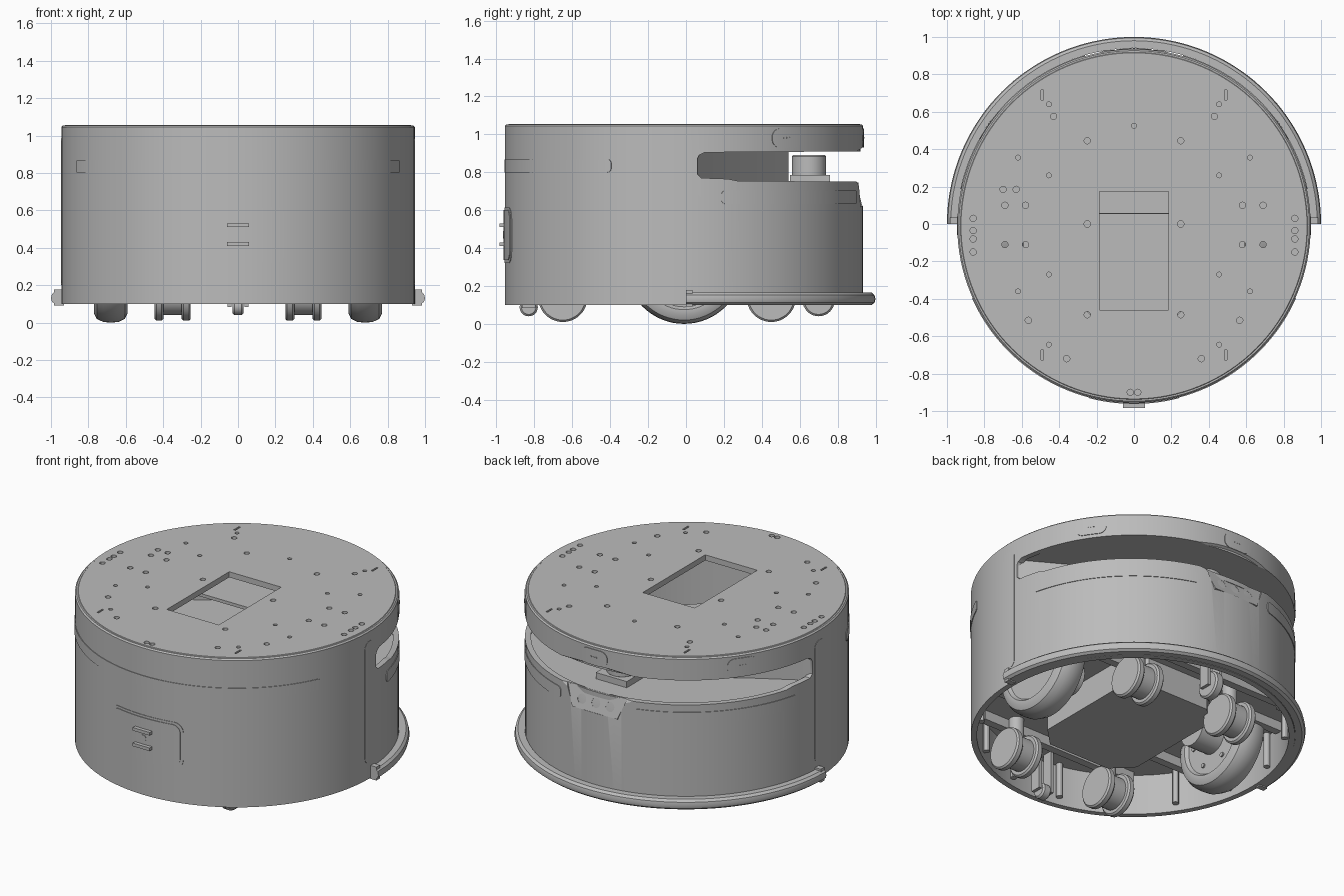
import bpy, bmesh
from math import radians, sin, cos, pi, tau, sqrt
from mathutils import Matrix, Vector

if "Cube" in bpy.data.objects:
    bpy.data.objects.remove(bpy.data.objects["Cube"])

CY = -0.01      # y of the body axis
R = 0.945       # shell radius

grey = bpy.data.materials.new("plain_grey")
grey.use_nodes = True
colour = (0.5, 0.5, 0.5, 1)
grey.diffuse_color = colour
grey.node_tree.nodes["Principled BSDF"].inputs["Base Color"].default_value = colour


def finish(name, bm, matrix=None):
    """Turn a bmesh into a smooth-by-angle object."""
    bmesh.ops.remove_doubles(bm, verts=bm.verts, dist=1e-5)
    bmesh.ops.recalc_face_normals(bm, faces=bm.faces)
    if matrix:
        bm.transform(matrix)
    me = bpy.data.meshes.new(name)
    bm.to_mesh(me)
    bm.free()
    me.materials.append(grey)
    ob = bpy.data.objects.new(name, me)
    bpy.context.collection.objects.link(ob)
    smooth(ob)
    return ob


def smooth(ob):
    ob.data.shade_smooth()
    ob.data.set_sharp_from_angle(angle=radians(30))


def revolve(name, profile, loc=(0, CY, 0), axis="Z", sweep=tau, steps=96):
    """Spin a closed (radius, height) profile; axis X lays it on its side."""
    bm = bmesh.new()
    vs = [bm.verts.new((r, 0, z)) for r, z in profile]
    es = [bm.edges.new((vs[i - 1], vs[i])) for i in range(len(vs))]
    caps = [] if sweep == tau else [bm.faces.new(vs)]
    bmesh.ops.spin(bm, geom=vs + es + caps, axis=(0, 0, 1), angle=sweep, steps=steps,
                   use_merge=sweep == tau)
    m = Matrix.Translation(loc)
    if axis == "X":
        m = m @ Matrix.Rotation(pi / 2, 4, "Y")
    return finish(name, bm, m)


def disc(name, r, z0, z1, loc=(0, CY, 0), axis="Z", steps=32, edge=0.0):
    return revolve(name, [(0, z0), (r - edge, z0), (r, z0 + edge), (r, z1 - edge),
                          (r - edge, z1), (0, z1)], loc, axis, steps=steps)


def prism(name, points, lo, hi, axis="Z", matrix=None):
    """Extrude a flat outline along an axis."""
    place = {"X": lambda p, d: (d, p[0], p[1]), "Y": lambda p, d: (p[0], d, p[1]),
             "Z": lambda p, d: (p[0], p[1], d)}[axis]
    bm = bmesh.new()
    f = bm.faces.new([bm.verts.new(place(p, lo)) for p in points])
    ext = bmesh.ops.extrude_face_region(bm, geom=[f])["geom"]
    move = Vector(place((0, 0), hi - lo))
    bmesh.ops.translate(bm, vec=move, verts=[v for v in ext if isinstance(v, bmesh.types.BMVert)])
    return finish(name, bm, matrix)


def box(name, x0, x1, y0, y1, z0, z1):
    return prism(name, [(x0, y0), (x1, y0), (x1, y1), (x0, y1)], z0, z1)


def panel(name, mid, half, z0, z1, corner, lift=0.004):
    """Rounded plate bent around the shell; mid and half are degrees."""
    mid, half = radians(mid), radians(half)
    length, n = half * R, 8
    ends = [length - corner + corner * sin(i / n * pi / 2) for i in range(n + 1)]
    flat = [(length - corner) * i / 24 for i in range(-23, 24)]
    bm, cols = bmesh.new(), []
    for s in [-e for e in reversed(ends)] + flat + ends:
        d = max(0, abs(s) - length + corner)
        cut = corner - sqrt(max(0, corner * corner - d * d))
        a = mid + s / R
        cols.append([[bm.verts.new((r * cos(a), r * sin(a) + CY, z))
                      for z in (z0 + cut, z1 - cut)] for r in (R - 0.004, R + lift)])
    for (i0, o0), (i1, o1) in zip(cols, cols[1:]):
        for quad in ((o0[0], o1[0], o1[1], o0[1]), (o0[1], o1[1], i1[1], i0[1]),
                     (o0[0], i0[0], i1[0], o1[0])):
            bm.faces.new(quad)
    for i, o in (cols[0], cols[-1]):
        bm.faces.new((i[0], i[1], o[1], o[0]))
    return finish(name, bm)


def carve(ob, cutters):
    """Subtract the cutters and bake the result."""
    for c in cutters:
        mod = ob.modifiers.new("cut", "BOOLEAN")
        mod.operation, mod.solver, mod.object = "DIFFERENCE", "EXACT", c
    bpy.context.view_layer.update()
    dg = bpy.context.evaluated_depsgraph_get()
    me = bpy.data.meshes.new_from_object(ob.evaluated_get(dg))
    ob.modifiers.clear()
    ob.data = me
    for c in cutters:
        bpy.data.objects.remove(c)
    smooth(ob)


# Shell: open tube with the scanner slot and the sloped rear notch cut out
shell = revolve("shell", [(0.91, 0.1), (R, 0.1), (R, 1.045), (R - 0.008, 1.053), (0.91, 1.053)], steps=128)
slot = prism("slot_cutter", [(0.06, 0.79), (0.06, 0.87), (0.07, 0.89), (0.1, 0.905), (0.9, 0.91),
                             (0.93, 0.93), (1.1, 0.93), (1.1, 0.7), (0.93, 0.7), (0.9, 0.75),
                             (0.27, 0.755), (0.22, 0.765), (0.08, 0.77)], -1.1, 1.1, "X")
tilt = Matrix.Translation((0, 0.93, 0.62)) @ Matrix.Rotation(radians(15), 4, "X")
notch_shape = [(-0.16, 0), (0.16, 0), (0.24, 0.2), (-0.24, 0.2)]
notch = prism("notch_cutter", notch_shape, 0, 0.2, "Y", tilt)
carve(shell, [slot, notch])

# Sloped rear connector panel with three sockets
rear_panel = prism("rear_panel", [(-0.16, 0), (0.16, 0), (0.21, 0.13), (-0.21, 0.13)], -0.03, 0.001, "Y", tilt)
turn = tilt @ Matrix.Rotation(pi / 2, 4, "X")
sockets = []
for x in (-0.1, 0, 0.1):
    c = disc("socket_cutter", 0.03, -0.02, 0.02, (0, 0, 0))
    c.data.transform(turn @ Matrix.Translation((x, 0.06, 0)))
    sockets.append(c)
carve(rear_panel, sockets)

# Slot floor and ceiling: disc segments behind the slot front edge
arc = [radians(4 + 172 * i / 64) for i in range(65)]
for name, r, z0, z1 in (("slot_floor", 0.92, 0.715, 0.745), ("slot_ceiling", 0.93, 0.91, 0.93)):
    prism(name, [(r * cos(a), r * sin(a) + CY) for a in arc], z0, z1)

# Folded wall closing the slot towards the inside
outer = [(0.93, 0.06), (0.6, 0.25), (0.16, 0.54)]
line = outer + [(-x, y) for x, y in reversed(outer)]
prism("slot_wall", line + [(x, y - 0.02) for x, y in reversed(line)], 0.74, 0.92)

# Scanner
box("scanner_base", -0.11, 0.11, 0.55, 0.76, 0.745, 0.785)
disc("scanner_head", 0.09, 0.78, 0.89, (0, 0.65, 0), edge=0.006, steps=48)

# Top plate with window, screw holes and alignment slots
top = disc("top_plate", 0.928, 1.02, 1.056, steps=128, edge=0.003)
holes = [(0.25, 0.445, 2), (0.25, 0, 2), (0.25, -0.485, 2), (0.86, 0.03, 2), (0.86, -0.035, 2),
         (0.86, -0.08, 2), (0.86, -0.15, 2), (0.69, 0.1, 2), (0.58, 0.1, 2), (0.69, -0.11, 2),
         (0.58, -0.11, 2), (0.62, 0.355, 1), (0.62, -0.36, 1), (0.455, 0.26, 1), (0.455, -0.27, 1),
         (0.565, -0.515, 2), (0.455, 0.64, 1), (0.43, 0.575, 2), (0.455, -0.645, 1),
         (0.36, -0.72, 2), (0.02, -0.9, 2)]
spots = [(s * x, y, k) for x, y, k in holes for s in (1, -1)]
spots += [(0, 0.525, 1), (-0.7, 0.185, 2), (-0.63, 0.185, 2)]
drill = bmesh.new()
for x, y, k in spots:
    bmesh.ops.create_cone(drill, cap_ends=True, segments=14, radius1=0.009 + 0.004 * k,
                          radius2=0.009 + 0.004 * k, depth=0.2, matrix=Matrix.Translation((x, y, 1.04)))
for x in (-0.49, 0.49):
    for y in (-0.7, 0.69):
        bmesh.ops.create_cube(drill, size=1, matrix=Matrix.Translation((x, y, 1.04))
                              @ Matrix.Diagonal((0.012, 0.055, 0.2, 1)))
carve(top, [finish("drill_cutter", drill), box("window_cutter", -0.185, 0.185, -0.46, 0.175, 0.9, 1.2)])

# Light strips, side covers and upper buttons
panel("front_light_strip", -90, 66, 0.8, 0.868, 0.02)
for side, deg in (("left", 0), ("right", 180)):
    s = 1 if deg == 0 else -1
    panel(side + "_rear_light_strip", deg + s * 43, 31, 0.632, 0.705, 0.025)
    panel(side + "_side_cover", deg, 3, 0.2, 0.985, 0.045, 0.002)
for name, deg in (("left", 35), ("middle", 90), ("right", 145)):
    panel(name + "_button", deg, 5.6, 0.93, 1.03, 0.045)
    for k in (-1, 0, 1):
        panel(name + "_button_dot", deg + k * 1.1, 0.3, 0.977, 0.986, 0.004, 0.007)

# Charging contact plate on the front
panel("contact_frame", -90, 15.7, 0.32, 0.615, 0.06, 0.003)
panel("contact_plate", -90, 14.6, 0.336, 0.6, 0.05, 0.007)
for z in (0.42, 0.52):
    box("contact_bar", -0.06, 0.06, -0.985, -0.94, z - 0.01, z + 0.01)
panel("contact_sensor", -90, 1.2, 0.45, 0.49, 0.019, 0.011)

# Rear bumper: half ring with rounded section and end blocks
bumper = [(0.94, 0.1), (0.98, 0.1), (0.995, 0.112), (1, 0.13), (0.995, 0.152), (0.98, 0.165), (0.94, 0.165)]
revolve("rear_bumper", bumper, (0, CY + 0.01, 0), sweep=pi, steps=72)
for s in (-1, 1):
    box("bumper_end", s * 0.93, s * 0.985, 0, 0.035, 0.092, 0.178)

# Chassis plate, battery box and cross beams
disc("chassis_plate", 0.912, 0.36, 0.385, steps=96)
corners = [(0.22, -0.5), (0.34, -0.38), (0.34, 0.28), (0.22, 0.4)]
prism("battery_box", corners + [(-x, y) for x, y in reversed(corners)], 0.18, 0.72)
for y in (-0.7, -0.4, 0.3, 0.55):
    half = sqrt(0.9 ** 2 - y * y)
    box("cross_beam", -half, half, y - 0.025, y + 0.025, 0.3, 0.36)
for i in range(16):
    a = tau * (i + 0.5) / 16
    disc("shell_post", 0.02, 0.14, 0.36, (0.89 * cos(a), 0.89 * sin(a) + CY, 0), steps=12)

# Drive wheels with rounded tyres, hubs and bolts
tyre = [(0, -0.07), (0.22, -0.07), (0.235, -0.09), (0.26, -0.09), (0.29, -0.075), (0.307, -0.04), (0.31, 0)]
for s in (-1, 1):
    at = (s * 0.68, CY, 0.31)
    revolve("drive_wheel", tyre + [(r, -z) for r, z in reversed(tyre[:-1])], at, "X", steps=64)
    disc("wheel_motor", 0.1, -0.1, 0.1, (s * 0.55, CY, 0.31), "X")
    for i in range(6):
        a = tau * i / 6
        disc("wheel_bolt", 0.014, -0.01, 0.01, (s * 0.61, CY + 0.17 * cos(a), 0.31 + 0.17 * sin(a)), "X", 10)

# Twin-wheel casters
for x in (-0.35, 0.35):
    for y in (-0.65, 0.45):
        for s in (-1, 1):
            disc("caster_wheel", 0.13, -0.024, 0.024, (x + s * 0.073, y, 0.14), "X", 48, 0.01)
        disc("caster_hub", 0.1, -0.05, 0.05, (x, y, 0.14), "X")
        disc("caster_stem", 0.045, 0.14, 0.36, (x, y, 0), steps=24)

# Small centre rollers
for y, r in ((-0.83, 0.048), (0.7, 0.085)):
    disc("centre_roller", r, -0.03, 0.03, (0, y, 0.04 + r), "X", 32, 0.01)
    for s in (-1, 1):
        box("roller_fork", s * 0.035, s * 0.055, y - 0.035, y + 0.035, 0.06 + r / 2, 0.36)
